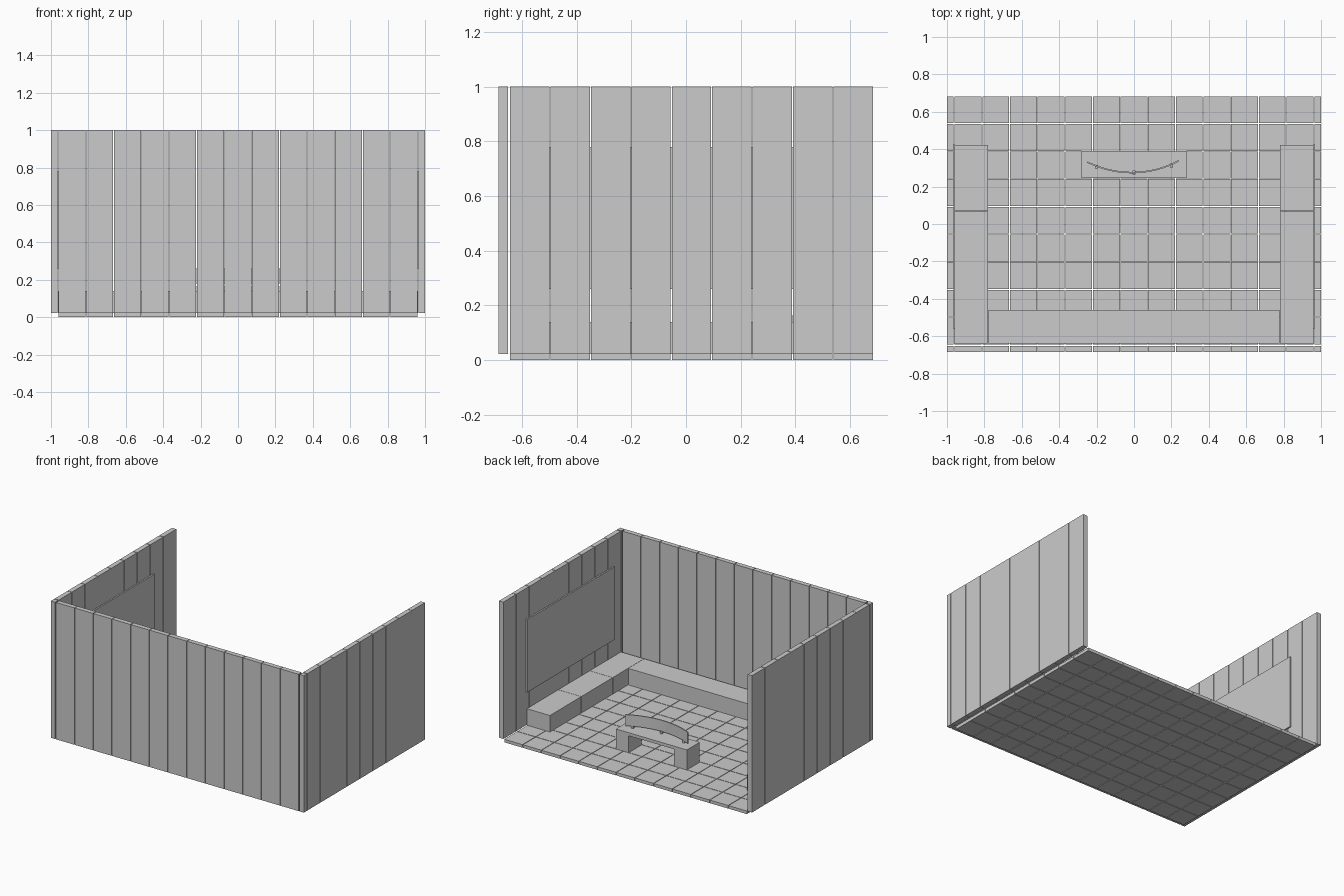
import bpy, bmesh, math
from mathutils import Matrix, Vector

if "Cube" in bpy.data.objects:
    bpy.data.objects.remove(bpy.data.objects["Cube"])

def boxes(name, spans):
    """One object from a list of (x0,x1,y0,y1,z0,z1) boxes."""
    bm = bmesh.new()
    for x0, x1, y0, y1, z0, z1 in spans:
        m = Matrix.Translation(((x0 + x1) / 2, (y0 + y1) / 2, (z0 + z1) / 2))
        m = m @ Matrix.Diagonal((x1 - x0, y1 - y0, z1 - z0, 1))
        bmesh.ops.create_cube(bm, size=1, matrix=m)
    me = bpy.data.meshes.new(name)
    bm.to_mesh(me)
    bm.free()
    ob = bpy.data.objects.new(name, me)
    bpy.context.collection.objects.link(ob)
    return ob

P, GAP = 0.1478, 0.004        # panel pitch and joint width
FLOOR, TOP = 0.022, 1.0

def strips(start, count):
    """Panel intervals along one axis."""
    return [(start + i * P + GAP / 2, start + (i + 1) * P - GAP / 2) for i in range(count)]

xs = strips(-6.5 * P, 13)
ys = strips(0.685 - 9 * P, 9)

# tiled floor
boxes("floor_tiles", [(*x, *y, 0, FLOOR) for x in xs for y in ys])

# wall panels and corner posts
boxes("front_wall", [(*x, -0.685, -0.651, FLOOR, TOP) for x in xs])
for side, s in (("left", -1), ("right", 1)):
    a, b = sorted((s * 0.966, s * 1.0))
    boxes(side + "_wall", [(a, b, *y, FLOOR, TOP) for y in ys])
    boxes(side + "_corner_post", [(a, b, -0.685, -0.651, FLOOR, TOP)])
    # wall screen
    a, b = sorted((s * 0.956, s * 0.966))
    boxes(side + "_wall_screen", [(a, b, -0.56, 0.425, 0.26, 0.78)])
    # side bench, three modules
    a, b = sorted((s * 0.78, s * 0.962))
    boxes(side + "_bench", [(a, b, -0.64 + i * 0.355, -0.287 + i * 0.355, FLOOR, 0.14)
                            for i in range(3)])

# bench along the front wall
boxes("front_bench", [(-0.778, -0.426, -0.64, -0.46, FLOOR, 0.14),
                      (-0.424, 0.778, -0.64, -0.46, FLOOR, 0.14)])

# desk: thin top on two block legs
boxes("desk_top", [(-0.28, 0.28, 0.245, 0.39, 0.143, 0.165)])
boxes("desk_legs", [(-0.28, -0.18, 0.245, 0.39, FLOOR, 0.143),
                    (0.18, 0.28, 0.245, 0.39, FLOOR, 0.143)])

# curved desk screen: an arc strip with thickness
half, sag, n = 0.245, 0.06, 16
R = (half ** 2 + sag ** 2) / (2 * sag)
amax = math.asin(half / R)
bm = bmesh.new()
rows = []
for i in range(n + 1):
    t = -amax + 2 * amax * i / n
    x, y = R * math.sin(t), 0.275 + R * (1 - math.cos(t))
    rows.append([bm.verts.new((x, y, z)) for z in (0.18, 0.26)])
for a, b in zip(rows, rows[1:]):
    bm.faces.new((a[0], b[0], b[1], a[1]))
me = bpy.data.meshes.new("curved_screen")
bm.to_mesh(me)
bm.free()
screen = bpy.data.objects.new("curved_screen", me)
bpy.context.collection.objects.link(screen)
screen.rotation_euler.z = math.radians(0.8)
mod = screen.modifiers.new("thickness", 'SOLIDIFY')
mod.thickness = 0.008
mod.offset = 0

# small feet under the curved screen
boxes("screen_feet", [(x - 0.008, x + 0.008, y - 0.012, y + 0.008, 0.165, 0.183)
                      for x, y in ((-0.2, 0.308), (0, 0.277), (0.2, 0.315))])
